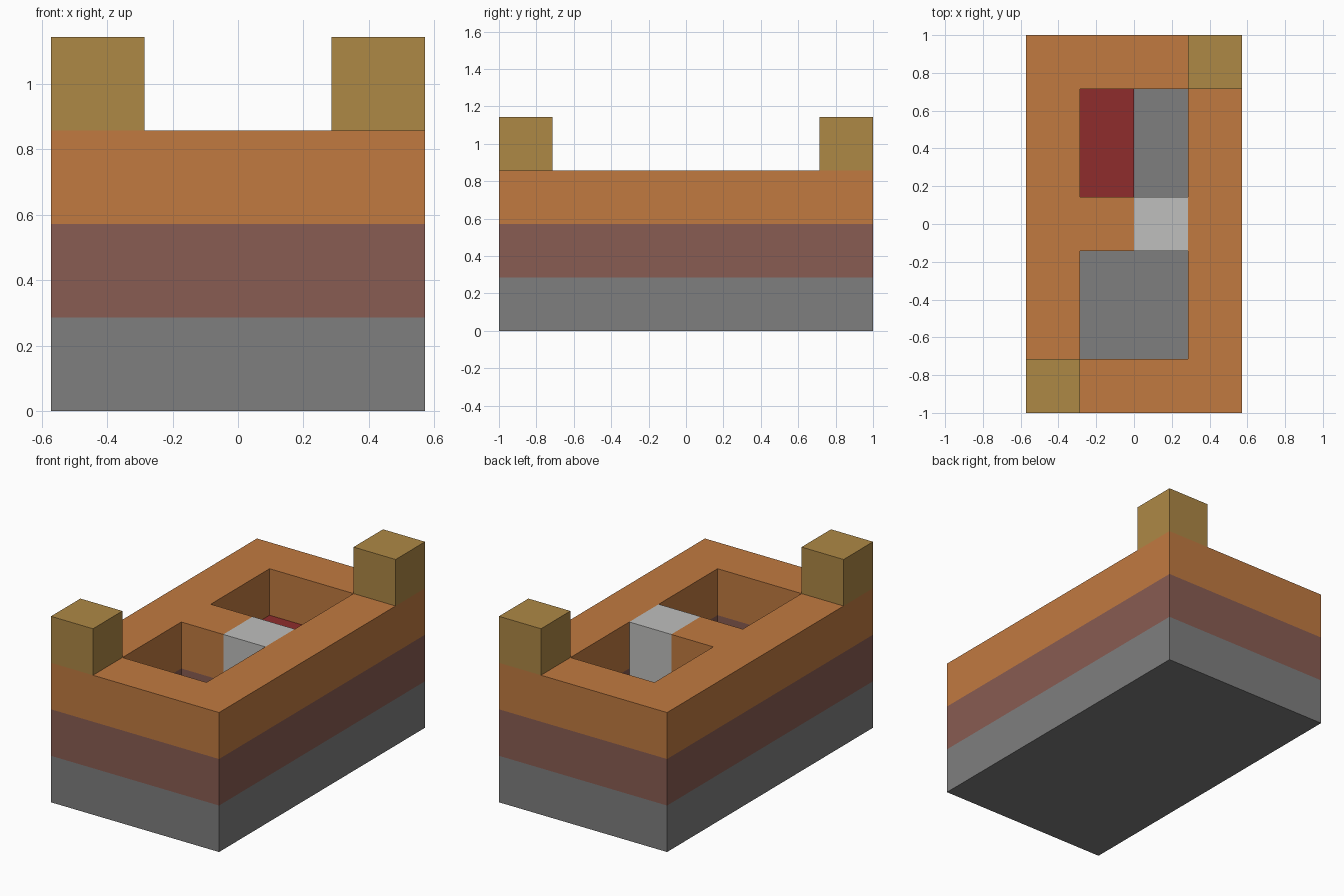
import bpy, bmesh
from mathutils import Matrix

cube = bpy.data.objects.get("Cube")
if cube:
    bpy.data.objects.remove(cube, do_unlink=True)

U = 2 / 7          # one block
NX, NY = 4, 7      # footprint in blocks


def material(name, r, g, b):
    def linear(c):
        c /= 255
        return c / 12.92 if c <= 0.04045 else ((c + 0.055) / 1.055) ** 2.4
    colour = (linear(r), linear(g), linear(b), 1)
    mat = bpy.data.materials.new(name)
    mat.use_nodes = True
    mat.diffuse_color = colour
    mat.node_tree.nodes["Principled BSDF"].inputs["Base Color"].default_value = colour
    return mat


def finish(bm, name, mat):
    bmesh.ops.recalc_face_normals(bm, faces=bm.faces)
    mesh = bpy.data.meshes.new(name)
    bm.to_mesh(mesh)
    bm.free()
    mesh.materials.append(mat)
    obj = bpy.data.objects.new(name, mesh)
    bpy.context.collection.objects.link(obj)
    return obj


def block(name, mat, low, high):
    """Box between two corners given in blocks."""
    size = [(h - l) * U for l, h in zip(low, high)]
    mid = [(h + l) / 2 * U for l, h in zip(low, high)]
    mid[0] -= NX * U / 2
    mid[1] -= NY * U / 2
    bm = bmesh.new()
    bmesh.ops.create_cube(bm, size=1)
    bmesh.ops.scale(bm, vec=size, verts=bm.verts)
    bmesh.ops.translate(bm, vec=mid, verts=bm.verts)
    return finish(bm, name, mat)


def pierced_layer(name, mat, level, openings):
    """One-block-high slab with rectangular openings (x0, y0, x1, y1)."""
    bm = bmesh.new()
    bmesh.ops.create_grid(bm, x_segments=NX, y_segments=NY, size=0.5,
                          matrix=Matrix.Diagonal((NX * U, NY * U, 1, 1)))
    bmesh.ops.translate(bm, vec=(0, 0, level * U), verts=bm.verts)

    def is_open(face):
        c = face.calc_center_median()
        x, y = c.x / U + NX / 2, c.y / U + NY / 2
        return any(x0 < x < x1 and y0 < y < y1 for x0, y0, x1, y1 in openings)

    bmesh.ops.delete(bm, geom=[f for f in bm.faces if is_open(f)], context='FACES')
    # Keep the underside and raise a copy to close the slab
    result = bmesh.ops.extrude_face_region(bm, geom=bm.faces[:], use_keep_orig=True)
    top = [v for v in result["geom"] if isinstance(v, bmesh.types.BMVert)]
    bmesh.ops.translate(bm, vec=(0, 0, U), verts=top)
    return finish(bm, name, mat)


grey = material("stone grey", 126, 126, 126)
brown = material("dull brown", 137, 92, 82)
orange = material("clay orange", 193, 122, 64)
gold = material("ochre", 174, 136, 69)
white = material("pale grey", 191, 191, 189)
red = material("dark red", 143, 44, 44)

# Solid base and two layers pierced by the pits and the pillar slot
openings = [(1, 1, 3, 3), (1, 4, 3, 6), (2, 3, 3, 4)]
block("base_layer", grey, (0, 0, 0), (NX, NY, 1))
pierced_layer("middle_layer", brown, 1, openings)
pierced_layer("upper_layer", orange, 2, openings)

# Pillar between the pits and the low step in the back pit
block("dividing_pillar", white, (2, 3, 1), (3, 4, 3))
block("pit_step", red, (1, 4, 1), (2, 6, 2))

# Posts on opposite corners
block("front_post", gold, (0, 0, 3), (1, 1, 4))
block("back_post", gold, (NX - 1, NY - 1, 3), (NX, NY, 4))
